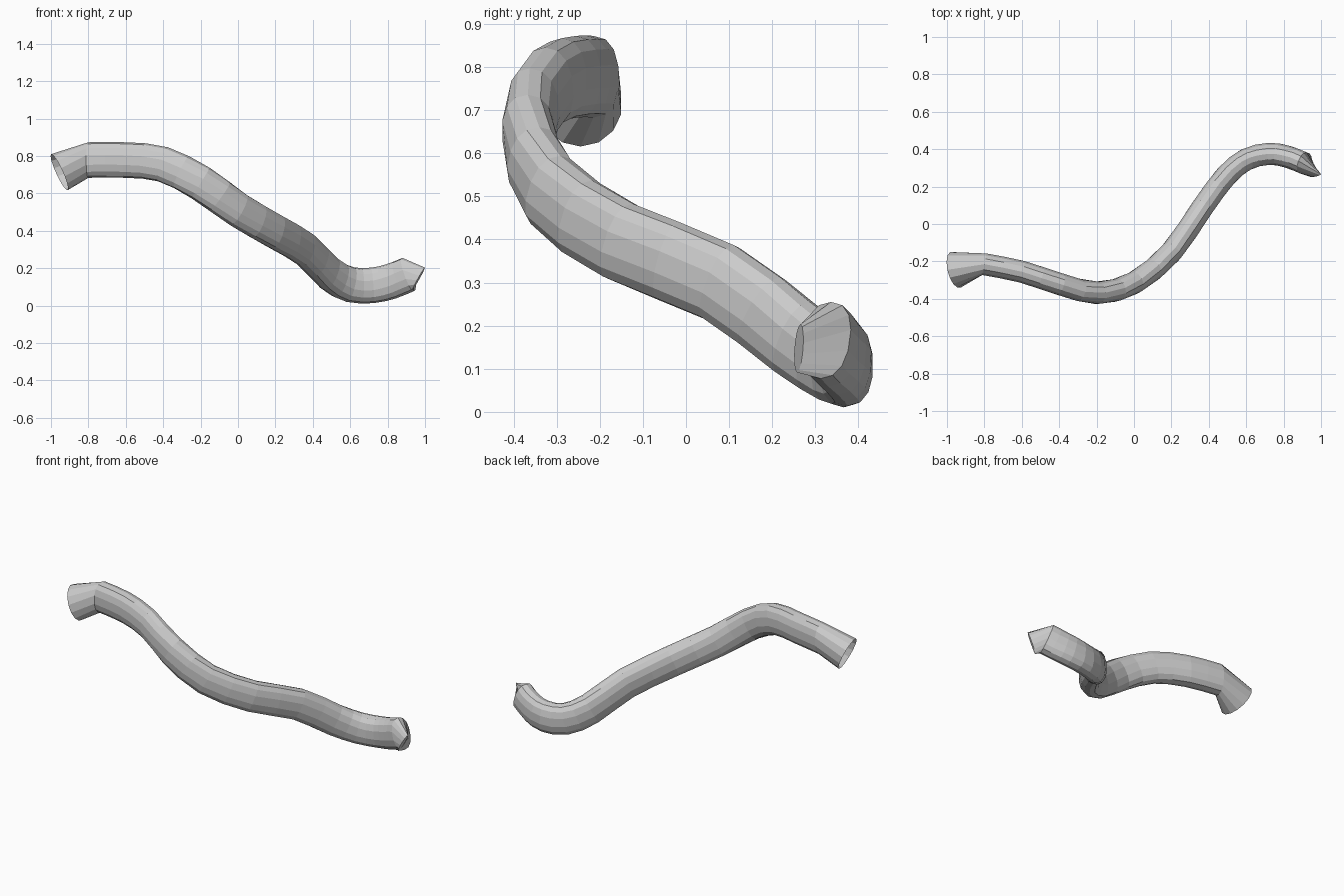
import bpy, bmesh, math
from mathutils import Vector

if "Cube" in bpy.data.objects:
    bpy.data.objects.remove(bpy.data.objects["Cube"])

SIDES = 14
# Centre line of the body, left to right
path = [Vector(p) for p in [
    (-0.80, -0.215, 0.778), (-0.60, -0.255, 0.778), (-0.40, -0.320, 0.755),
    (-0.20, -0.368, 0.655), (0.00, -0.315, 0.512), (0.20, -0.150, 0.395),
    (0.36, 0.080, 0.300), (0.49, 0.255, 0.170), (0.60, 0.345, 0.112),
    (0.72, 0.375, 0.108), (0.82, 0.360, 0.130), (0.91, 0.325, 0.166)]]


def spline(pts, steps):
    """Smooth points and tangents through the path."""
    ext = [2 * pts[0] - pts[1]] + pts + [2 * pts[-1] - pts[-2]]
    out = []
    for i in range(len(pts) - 1):
        a, b, c, d = ext[i:i + 4]
        for s in range(steps):
            t = s / steps
            p = 0.5 * (2*b + (c-a)*t + (2*a-5*b+4*c-d)*t*t + (3*b-a-3*c+d)*t**3)
            v = (c-a) + 2*(2*a-5*b+4*c-d)*t + 3*(3*b-a-3*c+d)*t*t
            out.append((p, v.normalized()))
    out.append((pts[-1], (pts[-1] - pts[-2]).normalized()))
    return out


def ring(bm, centre, side, up, power=2.0):
    """Rounded cross-section; higher power makes it squarer."""
    verts = []
    for i in range(SIDES):
        a = 2 * math.pi * (i + 0.5) / SIDES
        c, s = math.cos(a), math.sin(a)
        x = math.copysign(abs(c) ** (2 / power), c)
        y = math.copysign(abs(s) ** (2 / power), s)
        verts.append(bm.verts.new(centre + side * x + up * y))
    return verts


bm = bmesh.new()
# Open flared end, tilted to the left, front and down
rings = [ring(bm, Vector((-0.955, -0.245, 0.713)),
              Vector((-0.02, 0.097, 0)), Vector((-0.043, 0, 0.097)))]
# Flattened body swept along the path
for p, t in spline(path, 2):
    side = Vector((0, 0, 1)).cross(t).normalized()
    up = t.cross(side)
    rings.append(ring(bm, p, side * 0.06, up * 0.095, 2.3))
# Pinched wedge end
rings.append(ring(bm, Vector((0.968, 0.262, 0.147)),
                  Vector((0.005, 0.010, 0)), Vector((0.031, 0.004, 0.056))))

for a, b in zip(rings, rings[1:]):
    for i in range(SIDES):
        j = (i + 1) % SIDES
        bm.faces.new((a[i], b[i], b[j], a[j]))
bm.faces.new(rings[-1])
bmesh.ops.recalc_face_normals(bm, faces=bm.faces)

mesh = bpy.data.meshes.new("curved_tube")
bm.to_mesh(mesh)
bm.free()
tube = bpy.data.objects.new("curved_tube", mesh)
bpy.context.collection.objects.link(tube)
